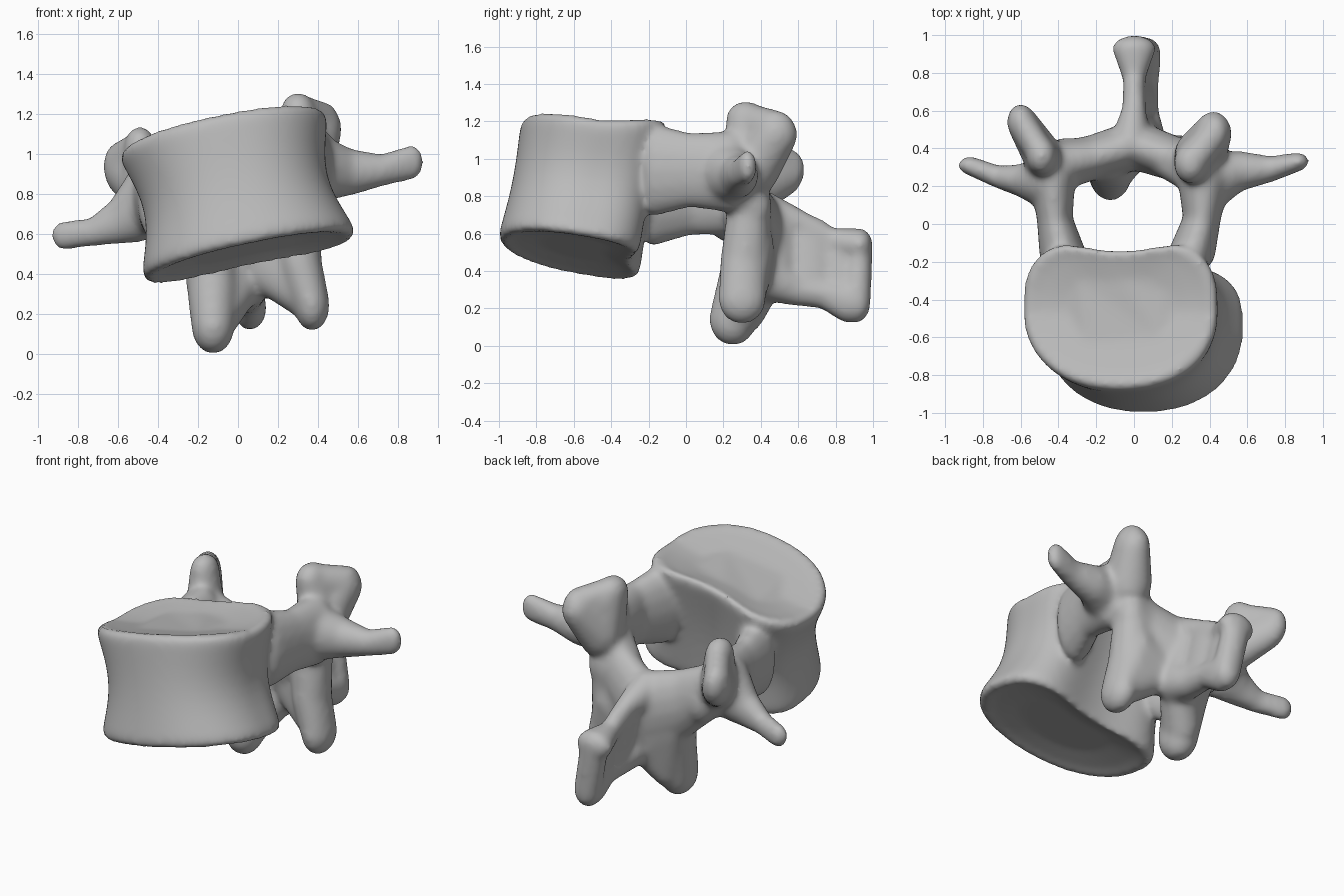
import bpy
import bmesh
from math import sin, cos, pi, copysign
from mathutils import Vector

cube = bpy.data.objects.get("Cube")
if cube:
    bpy.data.objects.remove(cube, do_unlink=True)

bone_grey = bpy.data.materials.new("bone grey")
bone_grey.use_nodes = True
colour = (0.5, 0.5, 0.5, 1)
bone_grey.diffuse_color = colour
bone_grey.node_tree.nodes["Principled BSDF"].inputs["Base Color"].default_value = colour

bone = bmesh.new()


def blob_points(blob, rings=8, sides=14):
    """Points on an ellipsoid given as x, y, z, rx, ry, rz."""
    centre, radius = Vector(blob[:3]), Vector(blob[3:])
    for i in range(rings + 1):
        a = pi * i / rings
        for j in range(sides):
            b = 2 * pi * j / sides
            unit = Vector((sin(a) * cos(b), sin(a) * sin(b), cos(a)))
            yield centre + unit * radius


def hull(*blobs):
    """Wrap a group of ellipsoids in one convex hull."""
    part = bmesh.new()
    for blob in blobs:
        for point in blob_points(blob):
            part.verts.new(point)
    bmesh.ops.remove_doubles(part, verts=part.verts[:], dist=0.0005)
    bmesh.ops.convex_hull(part, input=part.verts[:])
    loose = [v for v in part.verts if not v.link_faces]
    bmesh.ops.delete(part, geom=loose, context='VERTS')
    mesh = bpy.data.meshes.new("hull")
    part.to_mesh(mesh)
    part.free()
    bone.from_mesh(mesh)
    bpy.data.meshes.remove(mesh)


def limb(*blobs):
    """Wrap each neighbouring pair of ellipsoids in a hull."""
    for pair in zip(blobs, blobs[1:]):
        hull(*pair)


def mix(a, b, t):
    return a + (b - a) * t


def body_ring(t, scale, dish, sides=64):
    """One kidney shaped section of the body, from base (t=0) to top (t=1)."""
    cx, cy, cz = mix(Vector((.06, -.56, .48)), Vector((-.08, -.46, 1.115)), t)
    slope_x, slope_y = mix(.21, .2, t), mix(-.17, -.06, t)
    front, back = mix(.45, .42, t), mix(.37, .43, t)
    waist = sin(pi * t) ** 1.3
    verts = []
    for i in range(sides):
        a = 2 * pi * i / sides
        c, s = cos(a), sin(a)
        power, depth = (.62, back) if s > 0 else (.95, front)
        x = mix(.54, .525, t) * scale * (1 - .14 * waist) * copysign(abs(c) ** .9, c)
        y = depth * scale * (1 - .04 * waist) * copysign(abs(s) ** power, s)
        y -= .1 * scale * max(0, s) ** 8
        lift = .07 * t * scale * abs(s)
        verts.append(bone.verts.new((cx + x, cy + y, cz + slope_x * x + slope_y * y + dish + lift)))
    return verts


# Vertebral body: waisted drum with rounded rims and dished end faces
sections = [(0, .5, .04), (0, .8, .02), (0, .93, 0), (.04, .99, 0)]
sections += [(k / 10, 1, 0) for k in range(1, 10)]
sections += [(.96, .99, 0), (1, .93, 0), (1, .8, -.01), (1, .5, -.015)]
loops = [body_ring(*section) for section in sections]
for low, high in zip(loops, loops[1:]):
    for i in range(len(low)):
        j = (i + 1) % len(low)
        bone.faces.new((low[i], low[j], high[j], high[i]))
bone.faces.new(loops[0][::-1])
bone.faces.new(loops[-1])

# Pedicles joining the body to the arch
limb((.3, -.17, .94, .13, .08, .25), (.36, .02, .94, .1, .1, .2), (.37, .24, .93, .14, .12, .22))
limb((-.37, -.18, .77, .13, .08, .24), (-.42, .02, .78, .095, .1, .19), (-.43, .24, .79, .12, .12, .2))

# Transverse processes with flared roots
limb((.4, .22, .93, .12, .16, .17), (.55, .28, .91, .08, .11, .12),
     (.72, .29, .92, .07, .07, .08), (.87, .33, .96, .06, .05, .09))
limb((-.48, .22, .76, .1, .14, .2), (-.59, .23, .67, .08, .09, .12),
     (-.72, .25, .61, .07, .06, .07), (-.87, .31, .595, .065, .05, .075))

# Superior articular processes: broad cupped plates
limb((.3, .32, 1.21, .09, .11, .1), (.35, .36, .96, .14, .15, .16), (.42, .48, 1.13, .1, .12, .12))
limb((.31, .33, 1.2, .08, .1, .1), (.43, .48, 1.15, .08, .11, .11))
hull((.3, .35, 1.17, .07, .1, .1), (.42, .47, 1.1, .08, .1, .1), (.34, .38, .95, .1, .12, .13))
limb((-.49, .36, 1.04, .08, .1, .1), (-.47, .34, .83, .11, .12, .15), (-.59, .53, .92, .08, .1, .12))
hull((-.49, .37, 1.03, .07, .09, .09), (-.6, .54, .94, .075, .1, .12), (-.49, .38, .85, .09, .1, .12))

# Laminae sloping back to the midline, closing the canal
limb((.33, .3, .86, .13, .12, .16), (.2, .35, .68, .12, .12, .22), (.03, .41, .57, .13, .13, .25))
limb((-.4, .32, .76, .12, .12, .17), (-.22, .35, .64, .12, .12, .22), (-.02, .41, .57, .13, .13, .25))
hull((.32, .24, .88, .1, .08, .12), (.16, .34, .72, .1, .09, .14), (.32, .36, .75, .1, .1, .14))
hull((-.4, .25, .76, .09, .08, .12), (-.2, .33, .68, .1, .09, .14), (-.37, .36, .7, .09, .1, .14))

# Inferior articular processes, webbed to the laminae
limb((.28, .34, .74, .13, .12, .14), (.31, .31, .45, .11, .13, .15), (.37, .3, .245, .09, .13, .13))
hull((.12, .38, .46, .1, .1, .15), (.28, .35, .55, .1, .12, .15), (.34, .32, .29, .09, .11, .12))
limb((-.16, .34, .62, .13, .12, .14), (-.13, .3, .35, .13, .13, .15), (-.125, .25, .14, .11, .13, .14))
hull((-.1, .3, .19, .1, .13, .13), (.02, .42, .38, .11, .11, .14), (-.14, .36, .5, .13, .12, .15))

# Spinous process: a tall blade leaning sideways, thicker at its rim
limb((-.02, .42, .7, .11, .1, .13), (.0, .6, .66, .065, .08, .07),
     (.0, .78, .56, .06, .08, .07), (.0, .93, .54, .12, .07, .09))
limb((.04, .42, .38, .14, .1, .14), (.05, .6, .3, .08, .08, .09),
     (.06, .74, .28, .07, .08, .08), (.06, .87, .23, .085, .1, .11))
limb((.0, .93, .54, .09, .07, .09), (.06, .91, .23, .085, .08, .11))
limb((.0, .47, .66, .09, .12, .12), (.04, .47, .4, .11, .12, .12))
limb((.0, .64, .6, .06, .15, .1), (.05, .64, .34, .065, .15, .1))
limb((.01, .82, .52, .05, .12, .08), (.05, .82, .3, .06, .12, .08))

bmesh.ops.recalc_face_normals(bone, faces=bone.faces[:])
mesh = bpy.data.meshes.new("vertebra")
bone.to_mesh(mesh)
bone.free()
mesh.materials.append(bone_grey)
vertebra = bpy.data.objects.new("vertebra", mesh)
bpy.context.collection.objects.link(vertebra)

# Fuse the parts into one skin and soften the joins
fuse = vertebra.modifiers.new("fuse", 'REMESH')
fuse.mode = 'VOXEL'
fuse.voxel_size = .016
fuse.use_smooth_shade = True
soften = vertebra.modifiers.new("soften", 'SMOOTH')
soften.factor = .5
soften.iterations = 20

bpy.context.view_layer.objects.active = vertebra
vertebra.select_set(True)
bpy.ops.object.shade_smooth()
